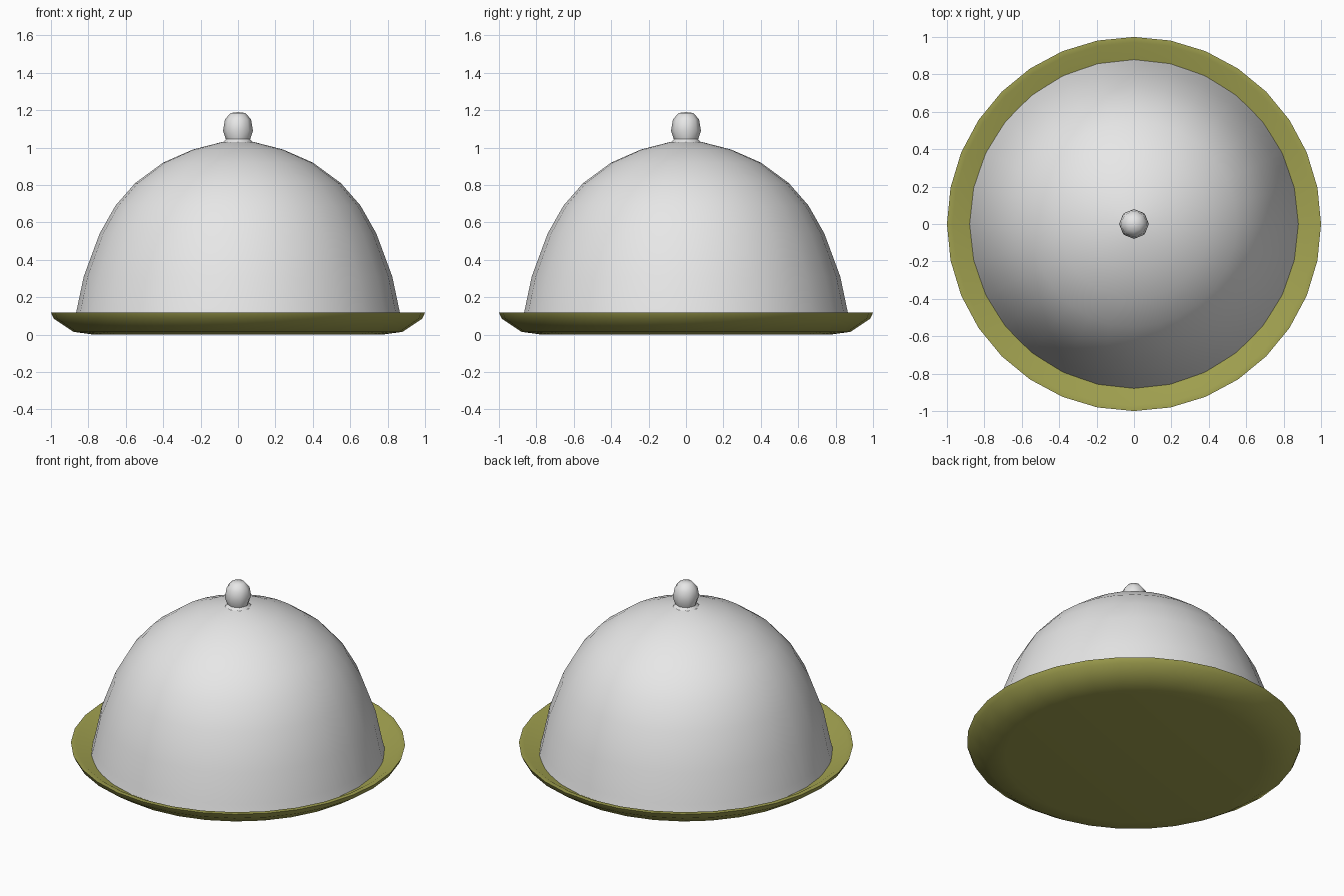
import bpy, bmesh, math

cube = bpy.data.objects.get("Cube")
if cube:
    bpy.data.objects.remove(cube)


def material(name, color):
    m = bpy.data.materials.new(name)
    m.use_nodes = True
    m.diffuse_color = color
    m.node_tree.nodes["Principled BSDF"].inputs["Base Color"].default_value = color
    return m


def lathe(name, profile, sides, mat, angle):
    """Spin a (radius, height) profile around z; radius 0 becomes a pole."""
    bm = bmesh.new()
    rings = []
    for r, z in profile:
        if r == 0:
            rings.append([bm.verts.new((0, 0, z))] * sides)
        else:
            turns = [2 * math.pi * i / sides for i in range(sides)]
            rings.append([bm.verts.new((r * math.cos(a), r * math.sin(a), z)) for a in turns])
    for low, high in zip(rings, rings[1:]):
        for i in range(sides):
            j = (i + 1) % sides
            corners = list(dict.fromkeys((low[i], low[j], high[j], high[i])))
            bm.faces.new(corners)
    mesh = bpy.data.meshes.new(name)
    bm.to_mesh(mesh)
    bm.free()
    mesh.materials.append(mat)
    obj = bpy.data.objects.new(name, mesh)
    bpy.context.collection.objects.link(obj)
    bpy.ops.object.select_all(action="DESELECT")
    obj.select_set(True)
    bpy.context.view_layer.objects.active = obj
    bpy.ops.object.shade_smooth_by_angle(angle=math.radians(angle))
    return obj


silver = material("pale silver", (0.8, 0.8, 0.8, 1))
olive = material("olive", (0.36, 0.36, 0.08, 1))

# Shallow dish with a raised rim, closed underneath
lathe("plate", [(0, 0), (0.77, 0), (0.88, 0.015), (0.985, 0.085), (1, 0.118),
                (0.97, 0.118), (0.87, 0.06), (0, 0.06)], 32, olive, 35)

# Domed cover standing inside the rim
lathe("dome_cover", [(0.88, 0.06), (0.865, 0.12), (0.825, 0.31), (0.74, 0.54),
                     (0.655, 0.69), (0.55, 0.81), (0.4, 0.92), (0.24, 0.99),
                     (0.085, 1.03), (0, 1.035)], 28, silver, 30)

# Small rounded handle on top
lathe("knob", [(0.085, 1.025), (0.065, 1.045), (0.08, 1.09), (0.07, 1.15),
               (0.04, 1.185), (0, 1.19)], 8, silver, 45)
